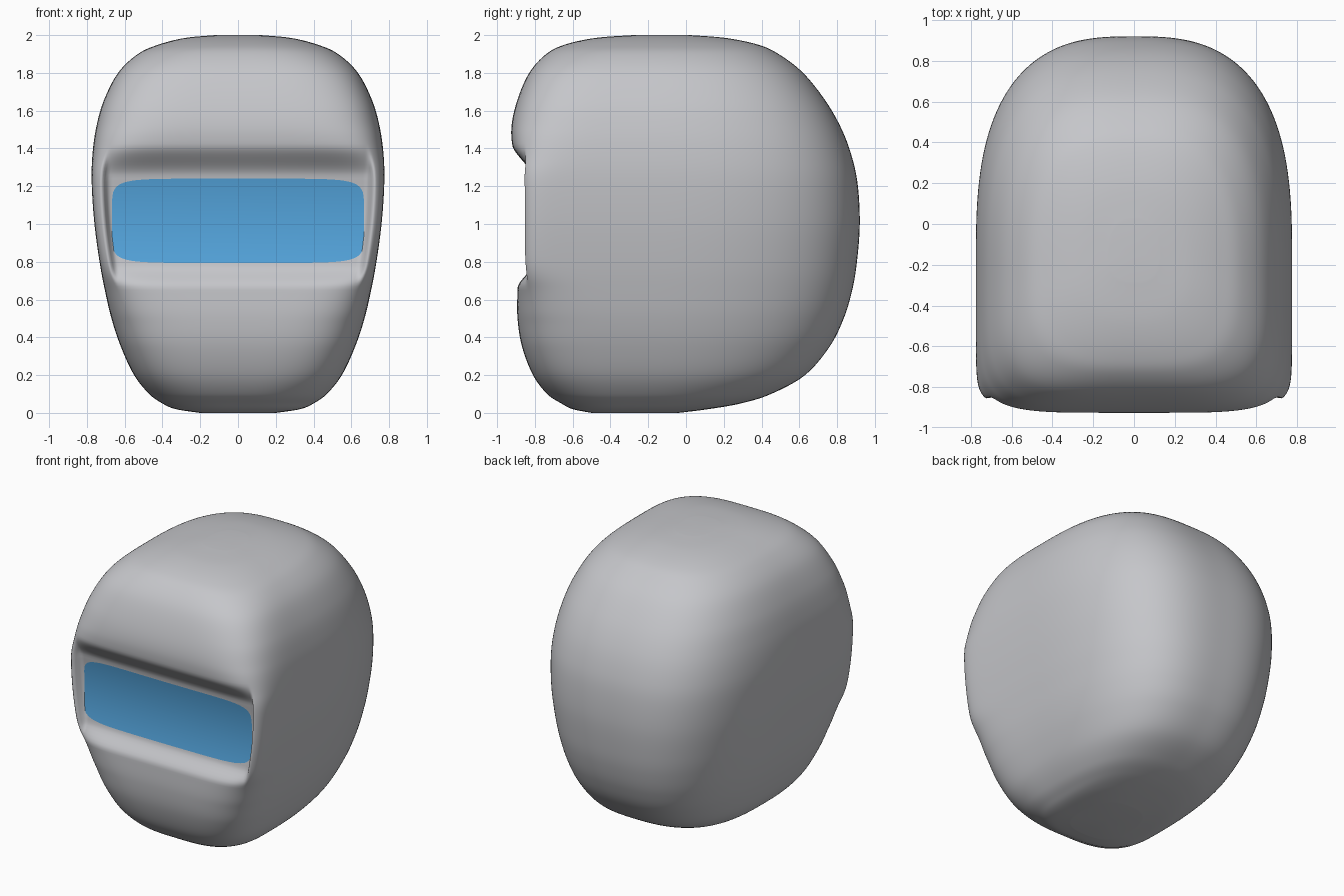
import bpy, math

if "Cube" in bpy.data.objects:
    bpy.data.objects.remove(bpy.data.objects["Cube"])

# Horizontal sections: height, half width, front y, back y, front squareness
ROWS = [
    (0.0, .20, -.50, -.04, 2.6), (.02, .33, -.60, .12, 2.8), (.05, .40, -.66, .29, 3),
    (.10, .47, -.735, .45, 3.3), (.20, .55, -.81, .63, 3.8), (.35, .62, -.868, .76, 4.3),
    (.50, .67, -.892, .835, 5), (.65, .705, -.892, .88, 7), (.80, .733, -.885, .905, 12),
    (1.0, .76, -.88, .92, 14), (1.2, .774, -.885, .91, 13), (1.35, .772, -.91, .88, 8),
    (1.5, .753, -.925, .825, 5.5), (1.65, .712, -.895, .74, 4.6), (1.8, .635, -.83, .62, 4),
    (1.9, .53, -.74, .49, 3.4), (1.95, .42, -.64, .38, 3), (1.985, .28, -.48, .21, 2.7),
    (2.0, .12, -.28, .02, 2.5)]
STEPS, SIDE = 8, 56


def material(name, col):
    m = bpy.data.materials.new(name)
    m.diffuse_color = (*col, 1)
    m.use_nodes = True
    m.node_tree.nodes["Principled BSDF"].inputs["Base Color"].default_value = m.diffuse_color
    return m


def build(name, verts, faces, mat):
    me = bpy.data.meshes.new(name)
    me.from_pydata(verts, [], faces)
    me.materials.append(mat)
    for p in me.polygons:
        p.use_smooth = True
    me.update()
    ob = bpy.data.objects.new(name, me)
    bpy.context.collection.objects.link(ob)
    return ob


def spline(a, b, c, d, t):
    return b + .5 * t * (c - a + t * (2*a - 5*b + 4*c - d + t * (3*(b - c) + d - a)))


def square_loop(n):
    # counter-clockwise unit square, points denser near the corners
    pts = []
    for k in range(4):
        for i in range(n):
            s = 2 * i / n - 1
            s = .5 * s + .5 * math.sin(s * math.pi / 2)
            pts.append([(s, -1), (1, s), (-s, 1), (-1, -s)][k])
    return pts


def visor_y(x, z):
    q = max(-1, min(1, (z - 1.017) / .223))
    return -.795 - .02 * q * q + .02 * x * x


def recess(x, y, z, w):
    # sink the front into the visor opening with a soft sloping lip
    v = visor_y(x, z)
    if y >= v:
        return y
    dx = max(0, (abs(x) - .88 * w) / (.06 * w))
    dz = max(0, (z - 1.24) / .18, (.79 - z) / .13)
    t = min(1, math.hypot(dx, dz))
    return v + (y - v) * t * t * (3 - 2 * t)


# Helmet shell
rows = []
last = len(ROWS) - 1
for i in range(last):
    q = [ROWS[max(0, min(last, i + k))] for k in (-1, 0, 1, 2)]
    for s in range(STEPS):
        rows.append([spline(*c, s / STEPS) for c in zip(*q)])
rows.append(list(ROWS[-1]))

loop = square_loop(SIDE)
N = len(loop)
verts, faces = [], []
for z, w, yf, yb, nf in rows:
    c = yf + .4 * (yb - yf)
    for u, v in loop:
        n = nf if v < 0 else min(nf, 2.8)
        k = (abs(u) ** n + abs(v) ** n) ** (-1 / n)
        x = u * k * w
        y = c + v * k * ((c - yf) if v < 0 else (yb - c))
        verts.append((x, recess(x, y, z, w), z))
for r in range(len(rows) - 1):
    for j in range(N):
        a, b = r * N + j, r * N + (j + 1) % N
        faces.append((a, b, b + N, a + N))
# Closing caps
bottom, top = len(verts), len(verts) + 1
verts += [(0, -.27, 0), (0, -.13, 2.0)]
base = (len(rows) - 1) * N
for j in range(N):
    k = (j + 1) % N
    faces.append((bottom, k, j))
    faces.append((top, base + j, base + k))
build("helmet_shell", verts, faces, material("light grey", (.56, .565, .59)))

# Visor plate, lying just in front of the sunken area
RINGS = 16
loop = square_loop(24)
N = len(loop)
verts, faces = [(0, visor_y(0, 1.017) - .006, 1.017)], []
for r in range(1, RINGS + 1):
    for u, v in loop:
        k = (abs(u) ** 7 + abs(v) ** 7) ** (-1 / 7) * r / RINGS
        x, z = u * k * .667, 1.017 + v * k * .223
        verts.append((x, visor_y(x, z) - .006, z))
for j in range(N):
    k = (j + 1) % N
    faces.append((0, 1 + j, 1 + k))
    for r in range(RINGS - 1):
        a, b = 1 + r * N + j, 1 + r * N + k
        faces.append((a, a + N, b + N, b))
build("visor", verts, faces, material("visor blue", (.09, .38, .73)))
